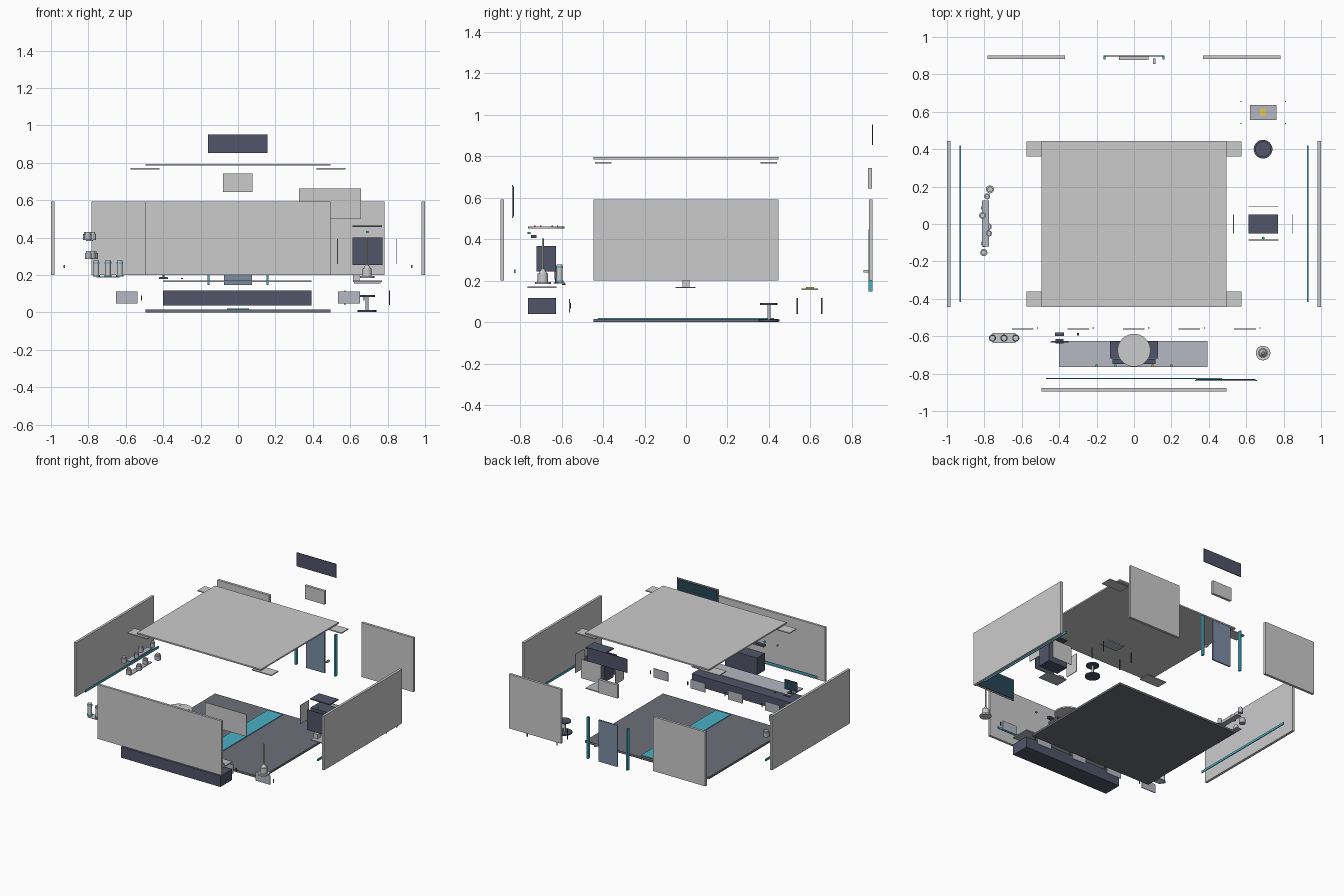
import bpy
from math import pi


def mat(name, r, g, b):
    m = bpy.data.materials.new(name)
    m.diffuse_color = (r, g, b, 1)
    return m


DARK = mat("navy", 0.08, 0.09, 0.14)
CYAN = mat("cyan", 0.07, 0.44, 0.58)
FLOOR = mat("slate", 0.15, 0.16, 0.19)
BLUE = mat("steel_blue", 0.2, 0.27, 0.37)
TOP = mat("worktop", 0.46, 0.48, 0.54)
SCREEN = mat("screen", 0.02, 0.06, 0.09)
YELLOW = mat("yellow", 0.75, 0.6, 0.08)
GREEN = mat("green", 0.05, 0.6, 0.35)
ORANGE = mat("orange", 0.9, 0.4, 0.05)


def box(name, x, y, z, m=None):
    """Box from (min, max) ranges."""
    lo, hi = zip(x, y, z)
    bpy.ops.mesh.primitive_cube_add(size=1, location=[(a + b) / 2 for a, b in zip(lo, hi)])
    o = bpy.context.object
    o.name = name
    o.scale = [b - a for a, b in zip(lo, hi)]
    bpy.ops.object.transform_apply(location=False, rotation=False, scale=True)
    if m:
        o.data.materials.append(m)
    return o


def cyl(name, x, y, z, r, m=None, r2=None, sides=32):
    """Upright cylinder or cone over a z range."""
    bpy.ops.mesh.primitive_cone_add(vertices=sides, radius1=r, radius2=r if r2 is None else r2,
                                    depth=z[1] - z[0], location=(x, y, (z[0] + z[1]) / 2))
    o = bpy.context.object
    o.name = name
    if m:
        o.data.materials.append(m)
    bpy.ops.object.shade_smooth_by_angle(angle=pi / 6)
    return o


def around(c, half):
    return (c - half, c + half)


# floor and roof
box("floor", (-.495, .495), (-.445, .445), (0, .015), FLOOR)
box("floor_strip", (-.06, .06), (-.425, .425), (.015, .02), CYAN)
box("roof", (-.495, .495), (-.445, .445), (.785, .795))
for sx in (-1, 1):
    for sy in (-1, 1):
        box("roof_corner_plate", around(sx * .497, .078), around(sy * .4, .04), (.765, .772))

# walls and wall strips
for s, n in ((-1, "left"), (1, "right")):
    box(n + "_wall", around(s * .991, .009), (-.445, .445), (.2, .592))
    box(n + "_wall_strip", around(s * .929, .003), (-.418, .42), (.237, .253), CYAN)
    box(n + "_back_wall", around(s * .576, .208), (.882, .9), (.2, .592))
    box("door_post", around(s * .158, .006), (.88, .9), (.147, .447), CYAN)
box("front_wall", (-.495, .495), (-.895, -.878), (.2, .592))
box("front_wall_strip", (-.47, .47), (-.829, -.823), (.237, .253), CYAN)

# doorway
box("door", (-.075, .075), (.882, .892), (.147, .447), BLUE)
box("door_handle", (.102, .114), (.855, .885), (.24, .252))
box("door_lintel", (-.08, .077), (.878, .896), (.645, .742))
box("door_sign", (-.16, .157), (.896, .901), (.853, .952), DARK)

# wall board with screen facing the room
box("wall_board", (.325, .657), (-.84, -.834), (.502, .662))
box("board_screen", (.332, .65), (-.834, -.83), (.509, .655), SCREEN)

# long bench with doors
box("bench_cabinet", (-.4, .393), (-.762, -.627), (.038, .117), DARK)
box("bench_worktop", (-.4, .393), (-.764, -.625), (.164, .171), TOP)
for i in range(5):
    x = -.595 + i * .297
    box("cabinet_door", around(x, .058), (-.564, -.559), (.047, .112), TOP)
    box("cabinet_handle", around(x + .08, .003), (-.56, -.554), (.065, .092), DARK)

# round-topped machine on the bench
box("machine_body", (-.128, .127), (-.72, -.628), (.245, .368), DARK)
box("machine_control_panel", (-.115, .115), (-.748, -.722), (.406, .42), DARK)
cyl("machine_lid", 0, -.675, (.452, .461), .088, sides=48)
for x, y in ((-.03, -.62), (.06, -.645), (-.045, -.7), (.03, -.73)):
    cyl("lid_stud", x, y, (.461, .465), .003, sides=12)
for x, m in ((-.2, GREEN), (-.1, GREEN), (.1, ORANGE), (.2, GREEN)):
    cyl("indicator_light", x, -.757, (.425, .434), .007, m, sides=16)

# computer
box("monitor", (-.447, -.35), (-.634, -.627), (.205, .275), DARK)
box("monitor_screen", (-.442, -.355), (-.627, -.6255), (.21, .27), SCREEN)
box("monitor_neck", around(-.398, .006), (-.632, -.624), (.19, .208), DARK)
box("monitor_foot", around(-.398, .022), (-.64, -.615), (.186, .19), DARK)
box("keyboard", (-.422, -.375), (-.598, -.58), (.18, .186), DARK)
box("mouse", around(-.3, .005), (-.597, -.582), (.178, .184), DARK)

# tube rack
box("rack_base", (-.757, -.633), (-.637, -.583), (.186, .191))
for x in (-.757, -.695, -.632):
    cyl("tube", x, -.61, (.195, .277), .015)
    cyl("tube_base_ring", x, -.61, (.191, .2), .019, CYAN)
    cyl("tube_ring", x, -.61, (.262, .268), .0175, CYAN)

# stand with rod
cyl("stand_base", .69, -.69, (.184, .194), .039)
cyl("stand_body", .69, -.69, (.194, .235), .025)
cyl("stand_collar", .69, -.69, (.235, .255), .02, r2=.008)
cyl("stand_rod", .69, -.69, (.255, .402), .005, sides=16)

# bottles on two shelves
box("upper_shelf", (-.813, -.775), (-.12, .125), (.383, .388), TOP)
box("lower_shelf", (-.813, -.775), (-.12, .125), (.285, .29), TOP)
bottles = ((-.77, .185, .021), (-.785, .148, .016), (-.8, .085, .018), (-.81, .045, .018),
           (-.78, -.015, .019), (-.775, -.05, .016), (-.8, -.105, .018), (-.803, -.153, .019))
for i, (x, y, r) in enumerate(bottles):
    z = .388 if i % 2 else .287
    cyl("bottle", x, y, (z, z + .032), r, TOP)
    cyl("bottle_cap", x, y, (z + .032, z + .042), r * .7)

# cabinet device shown with its panels pulled apart
box("device_core", (.615, .77), (-.05, .05), (.253, .4), DARK)
box("device_top_panel", (.612, .77), (-.05, .05), (.457, .464), DARK)
box("device_bottom_panel", (.615, .77), (-.05, .047), (.164, .17), TOP)
box("device_foot_block", (.615, .65), (-.018, .018), (.17, .202))
box("device_front_panel", (.613, .772), (-.089, -.083), (.253, .4), DARK)
box("device_back_panel", (.613, .772), (.09, .094), (.258, .394))
for x in (.532, .849):
    box("device_side_panel", around(x, .002), (-.05, .05), (.258, .394))
cyl("device_button", .691, -.075, (.425, .435), .007, GREEN, sides=16)

# side table
box("table_top", (.62, .761), (.557, .637), (.154, .163), TOP)
box("table_pad", around(.69, .015), (.578, .618), (.163, .17), YELLOW)
for x in (.572, .81):
    for y in (.537, .655):
        box("table_leg", around(x, .003), around(y, .003), (.04, .117), DARK)

# stool
cyl("stool_base", .69, .4, (.003, .012), .05, DARK)
cyl("stool_post", .69, .4, (.012, .083), .008, TOP, sides=16)
cyl("stool_seat", .69, .4, (.083, .093), .042, DARK)
